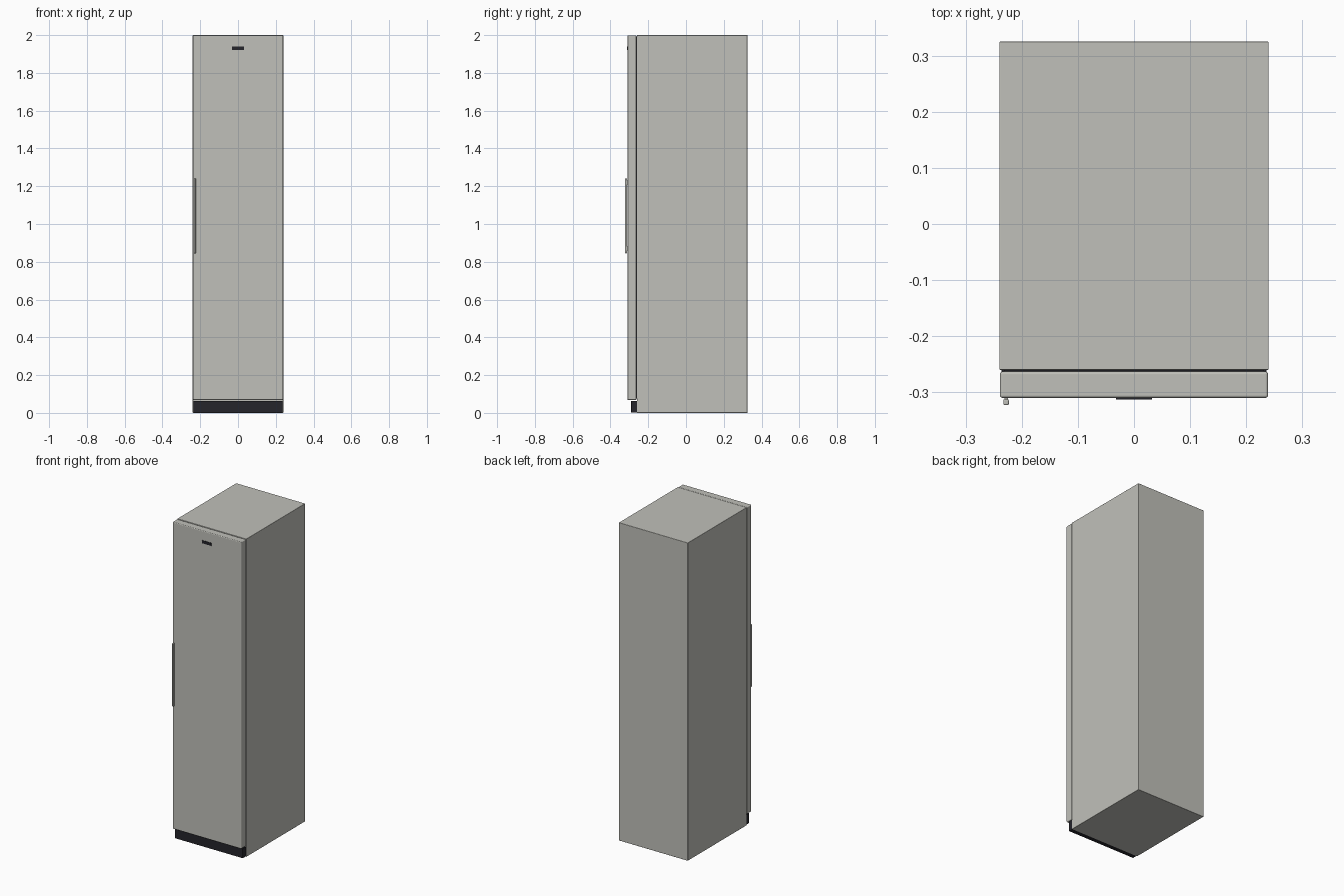
import bpy
import bmesh
from math import radians

cube = bpy.data.objects.get("Cube")
if cube:
    bpy.data.objects.remove(cube, do_unlink=True)


def material(name, rgb):
    mat = bpy.data.materials.new(name)
    mat.use_nodes = True
    mat.diffuse_color = (*rgb, 1)
    mat.node_tree.nodes["Principled BSDF"].inputs["Base Color"].default_value = (*rgb, 1)
    return mat


steel = material("warm grey steel", (0.53, 0.53, 0.49))
dark = material("dark plastic", (0.018, 0.018, 0.024))


def box(name, low, high, mat, bevel=0.0, segments=3):
    """Box between two corners with optional rounded edges."""
    bm = bmesh.new()
    bmesh.ops.create_cube(bm, size=1)
    for v in bm.verts:
        v.co = [(a + b) / 2 + c * (b - a) for a, b, c in zip(low, high, v.co)]
    mesh = bpy.data.meshes.new(name)
    bm.to_mesh(mesh)
    bm.free()
    mesh.materials.append(mat)
    obj = bpy.data.objects.new(name, mesh)
    bpy.context.collection.objects.link(obj)
    if bevel:
        mod = obj.modifiers.new("rounded edges", "BEVEL")
        mod.width = bevel
        mod.segments = segments
        mod.harden_normals = True
        bpy.ops.object.select_all(action="DESELECT")
        obj.select_set(True)
        bpy.context.view_layer.objects.active = obj
        bpy.ops.object.shade_smooth_by_angle(angle=radians(40))
    return obj


# Cabinet and full-height door, separated by a thin seal
box("cabinet", (-0.24, -0.26, 0), (0.24, 0.325, 2), steel, 0.002)
box("door", (-0.239, -0.31, 0.068), (0.239, -0.263, 1.999), steel, 0.005)
box("door_seal", (-0.232, -0.265, 0.075), (0.232, -0.258, 1.992), dark)

# Recessed plinth below the door
box("plinth", (-0.236, -0.29, 0.002), (0.236, -0.258, 0.064), dark, 0.001)

# Slim upright handle on the right edge of the door
box("handle", (-0.233, -0.323, 0.845), (-0.223, -0.312, 1.242), steel, 0.003)
for name, z in (("lower", 0.86), ("upper", 1.21)):
    box(name + "_handle_mount", (-0.231, -0.314, z), (-0.225, -0.308, z + 0.02), steel)

# Small display near the top of the door
box("display", (-0.032, -0.3125, 1.921), (0.032, -0.309, 1.939), dark)
